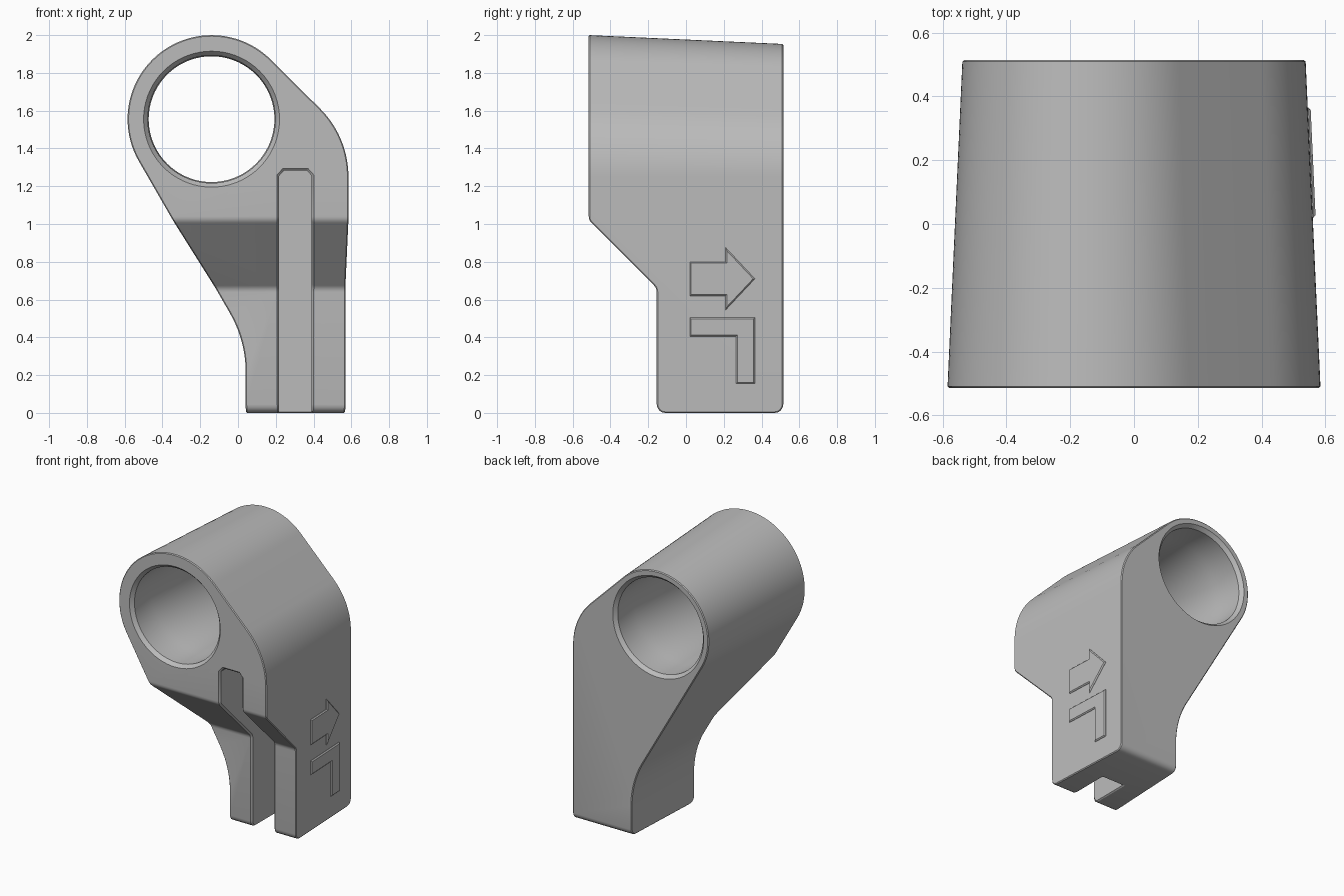
import bpy, bmesh
from math import sin, cos, tan, pi, radians
from mathutils import Vector

if "Cube" in bpy.data.objects:
    bpy.data.objects.remove(bpy.data.objects["Cube"])

HALF = 0.515                 # half depth of the body
BORE = (-0.14, 1.555)        # bore centre in x, z

grey = bpy.data.materials.new("plain_grey")
grey.use_nodes = True
grey.diffuse_color = (0.5, 0.5, 0.5, 1)
grey.node_tree.nodes["Principled BSDF"].inputs["Base Color"].default_value = (0.5, 0.5, 0.5, 1)


def make_object(name, bm):
    bmesh.ops.recalc_face_normals(bm, faces=bm.faces[:])
    mesh = bpy.data.meshes.new(name)
    bm.to_mesh(mesh)
    bm.free()
    mesh.materials.append(grey)
    obj = bpy.data.objects.new(name, mesh)
    bpy.context.collection.objects.link(obj)
    return obj


def loft(name, rings, closed_ends=True):
    """Bridge rings of equal length into a solid."""
    bm = bmesh.new()
    rows = [[bm.verts.new(p) for p in ring] for ring in rings]
    n = len(rows[0])
    for a, b in zip(rows, rows[1:]):
        for i in range(n):
            j = (i + 1) % n
            bm.faces.new((a[i], a[j], b[j], b[i]))
    bm.faces.new(rows[0])
    bm.faces.new(rows[-1])
    return make_object(name, bm)


def arc(cx, cz, r, start, end, steps):
    return [(cx + r * cos(radians(start + (end - start) * i / steps)),
             cz + r * sin(radians(start + (end - start) * i / steps))) for i in range(steps + 1)]


def rounded(points, radii, steps=4):
    """Round the corners of a polygon."""
    out = []
    for i, r in enumerate(radii):
        p = Vector(points[i])
        u = (Vector(points[i - 1]) - p).normalized()
        v = (Vector(points[(i + 1) % len(points)]) - p).normalized()
        if r == 0:
            out.append(tuple(p))
            continue
        half = u.angle(v) / 2
        centre = p + (u + v).normalized() * r / sin(half)
        a = p + u * r / tan(half) - centre
        b = p + v * r / tan(half) - centre
        for k in range(steps + 1):
            t = k / steps
            w = pi - 2 * half
            q = (a * sin((1 - t) * w) + b * sin(t * w)) / sin(w)
            out.append(tuple(centre + q))
    return out


def apply_modifiers(obj):
    bpy.context.view_layer.update()
    mesh = bpy.data.meshes.new_from_object(obj.evaluated_get(bpy.context.evaluated_depsgraph_get()))
    obj.modifiers.clear()
    obj.data = mesh


def boolean(obj, cutter, operation):
    mod = obj.modifiers.new(operation.lower(), "BOOLEAN")
    mod.operation, mod.object, mod.solver = operation, cutter, "EXACT"
    apply_modifiers(obj)
    bpy.data.objects.remove(cutter)


def draft(y):
    return 0.047 * (y + HALF) / (2 * HALF)


def outline(y):
    """Front outline, shrunk by the draft at depth y."""
    d = draft(y)
    pts = arc(0.075, 1.25, 0.51 - d, 0, 45, 14)
    pts += arc(*BORE, 0.445 - d, 45, 210, 48)
    pts += reversed(arc(-0.586, 0.215, 0.61 + d, 0, 30, 10))
    pts += [(0.024 + d, -0.1), (0.585 - d, -0.1)]
    return [(x, y, z) for x, z in pts]


# Tapered body trimmed to its stepped side outline
body = loft("clamp_body", [outline(-0.6), outline(0.6)])
side = rounded([(-HALF, 2.2), (-HALF, 1.02), (-0.155, 0.66), (-0.155, 0), (HALF, 0), (HALF, 2.2)],
               [0, 0.05, 0.05, 0.045, 0.045, 0])
boolean(body, loft("side_cutter", [[(x, y, z) for y, z in side] for x in (-1, 1)]), "INTERSECT")

# Slot up the front of the leg
slot = [(0.218, -0.2), (0.218, 1.255), (0.243, 1.283), (0.365, 1.283), (0.39, 1.255), (0.39, -0.2)]
boolean(body, loft("slot_cutter", [[(x, y, z) for x, z in slot] for y in (-0.8, 0.15)]), "DIFFERENCE")

# Narrow edge chamfers, wider around the slot mouth
bm = bmesh.new()
bm.from_mesh(body.data)
bmesh.ops.dissolve_limit(bm, angle_limit=radians(0.2), verts=bm.verts[:], edges=bm.edges[:])
weight = bm.edges.layers.float.new("bevel_weight_edge")
for e in bm.edges:
    if len(e.link_faces) == 2 and e.is_convex and e.calc_face_angle() > radians(35):
        mid = (e.verts[0].co + e.verts[1].co) / 2
        mouth = 0.2 < mid.x < 0.41 and 0.02 < mid.z < 1.3 and mid.y < 0.1
        e[weight] = 1.0 if mouth else 0.5
bm.to_mesh(body.data)
bm.free()
bevel = body.modifiers.new("chamfer", "BEVEL")
bevel.limit_method, bevel.width, bevel.segments = "WEIGHT", 0.024, 1
apply_modifiers(body)

# Bore with chamfered ends
steps = [(-0.6, 0.445), (-HALF, 0.36), (-0.49, 0.338), (-0.3, 0.338), (-0.27, 0.333)]
steps += [(-y, r) for y, r in reversed(steps)]
bore = [[(BORE[0] + r * cos(a * pi / 36), y, BORE[1] + r * sin(a * pi / 36)) for a in range(72)]
        for y, r in steps]
boolean(body, loft("bore_cutter", bore), "DIFFERENCE")


# Raised marks on the left wall, following its taper
def raised_mark(name, points):
    def ring(height):
        return [(0.585 - draft(y) + height, y, z) for y, z in points]
    obj = loft(name, [ring(-0.02), ring(0.009)])
    bm = bmesh.new()
    bm.from_mesh(obj.data)
    rim = [e for e in bm.edges if all(v.co.x > 0.585 - draft(v.co.y) for v in e.verts)]
    bmesh.ops.bevel(bm, geom=rim, offset=0.007, segments=1, affect="EDGES")
    bm.to_mesh(obj.data)
    bm.free()
    return obj


raised_mark("raised_arrow", [(0.02, 0.8), (0.21, 0.8), (0.21, 0.875), (0.365, 0.71),
                             (0.21, 0.545), (0.21, 0.62), (0.02, 0.62)])
raised_mark("raised_angle_mark", [(0.02, 0.505), (0.365, 0.505), (0.365, 0.155),
                                  (0.265, 0.155), (0.265, 0.405), (0.02, 0.405)])

# Smooth curved walls, crisp chamfers
bpy.ops.object.select_all(action="DESELECT")
body.select_set(True)
bpy.context.view_layer.objects.active = body
bpy.ops.object.shade_smooth_by_angle(angle=radians(30))
